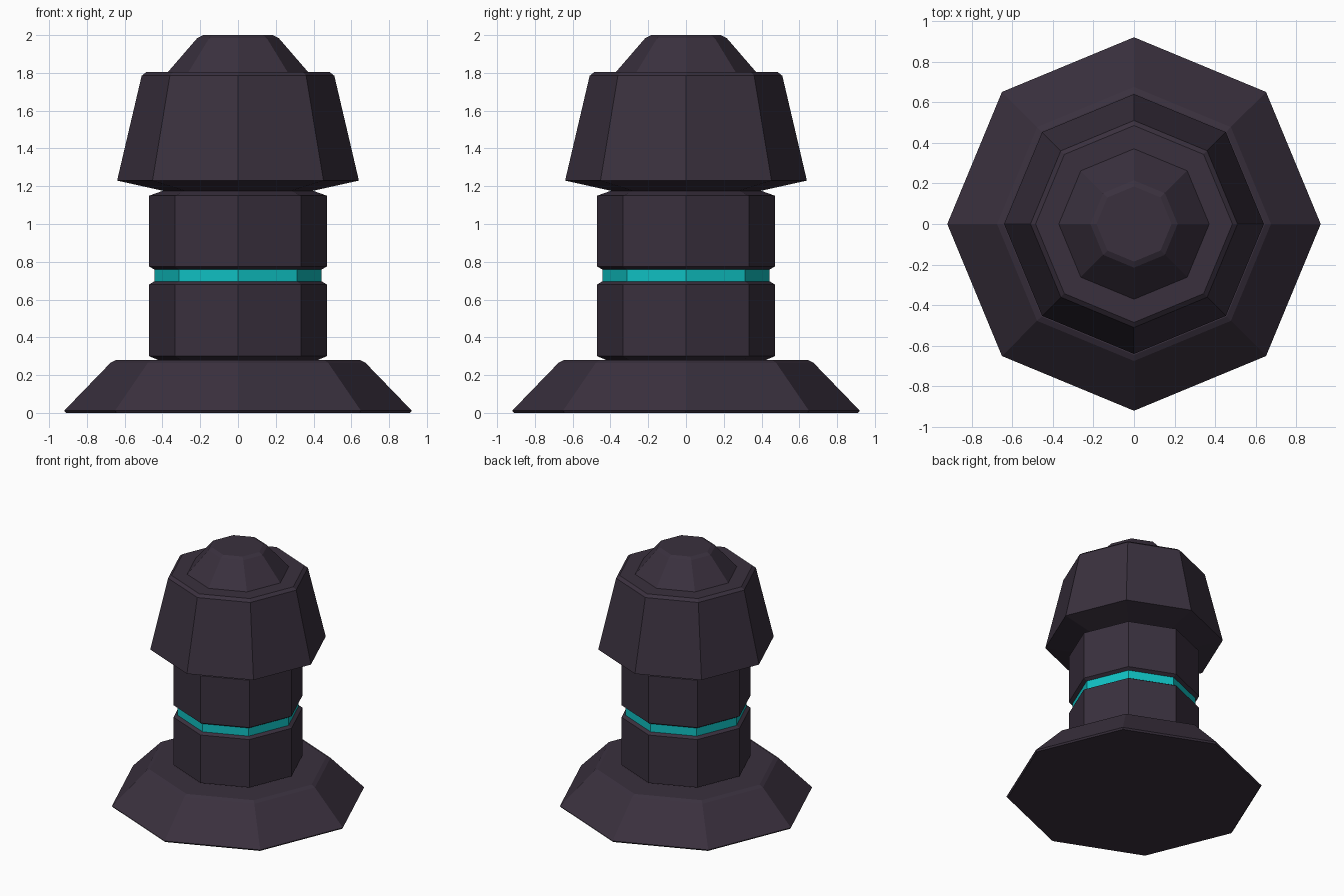
import bpy
import bmesh
from math import cos, sin, tau

cube = bpy.data.objects.get("Cube")
if cube:
    bpy.data.objects.remove(cube, do_unlink=True)

SIDES = 8


def material(name, colour):
    mat = bpy.data.materials.new(name)
    mat.use_nodes = True
    mat.diffuse_color = colour
    mat.node_tree.nodes["Principled BSDF"].inputs["Base Color"].default_value = colour
    return mat


def turned(name, profile, mat):
    """Closed flat-sided solid from (radius, height) pairs, bottom to top."""
    bm = bmesh.new()
    rings = [[bm.verts.new((r * cos(tau * i / SIDES), r * sin(tau * i / SIDES), z))
              for i in range(SIDES)] for r, z in profile]
    for low, high in zip(rings, rings[1:]):
        for i in range(SIDES):
            j = (i + 1) % SIDES
            bm.faces.new((low[i], low[j], high[j], high[i]))
    bm.faces.new(rings[0][::-1])
    bm.faces.new(rings[-1])
    mesh = bpy.data.meshes.new(name)
    bm.to_mesh(mesh)
    bm.free()
    mesh.materials.append(mat)
    obj = bpy.data.objects.new(name, mesh)
    bpy.context.collection.objects.link(obj)
    return obj


dark = material("dark plum", (0.042, 0.03, 0.048, 1))
teal = material("bright teal", (0.005, 0.53, 0.54, 1))

# Flared foot with a softened top rim
turned("base", [(0.91, 0), (0.92, 0.012), (0.675, 0.265), (0.645, 0.28)], dark)

# Two chamfered column drums with a glowing band between them
turned("lower_column", [(0.41, 0.275), (0.47, 0.3), (0.47, 0.68), (0.445, 0.695)], dark)
turned("glow_band", [(0.443, 0.69), (0.443, 0.765)], teal)
turned("upper_column", [(0.445, 0.76), (0.47, 0.775), (0.47, 1.15), (0.4, 1.175)], dark)

# Tapered head with a sloping underside, and its raised cap
turned("head", [(0.37, 1.17), (0.64, 1.23), (0.51, 1.785), (0.485, 1.805)], dark)
turned("cap", [(0.375, 1.8), (0.215, 1.985), (0.185, 2)], dark)
